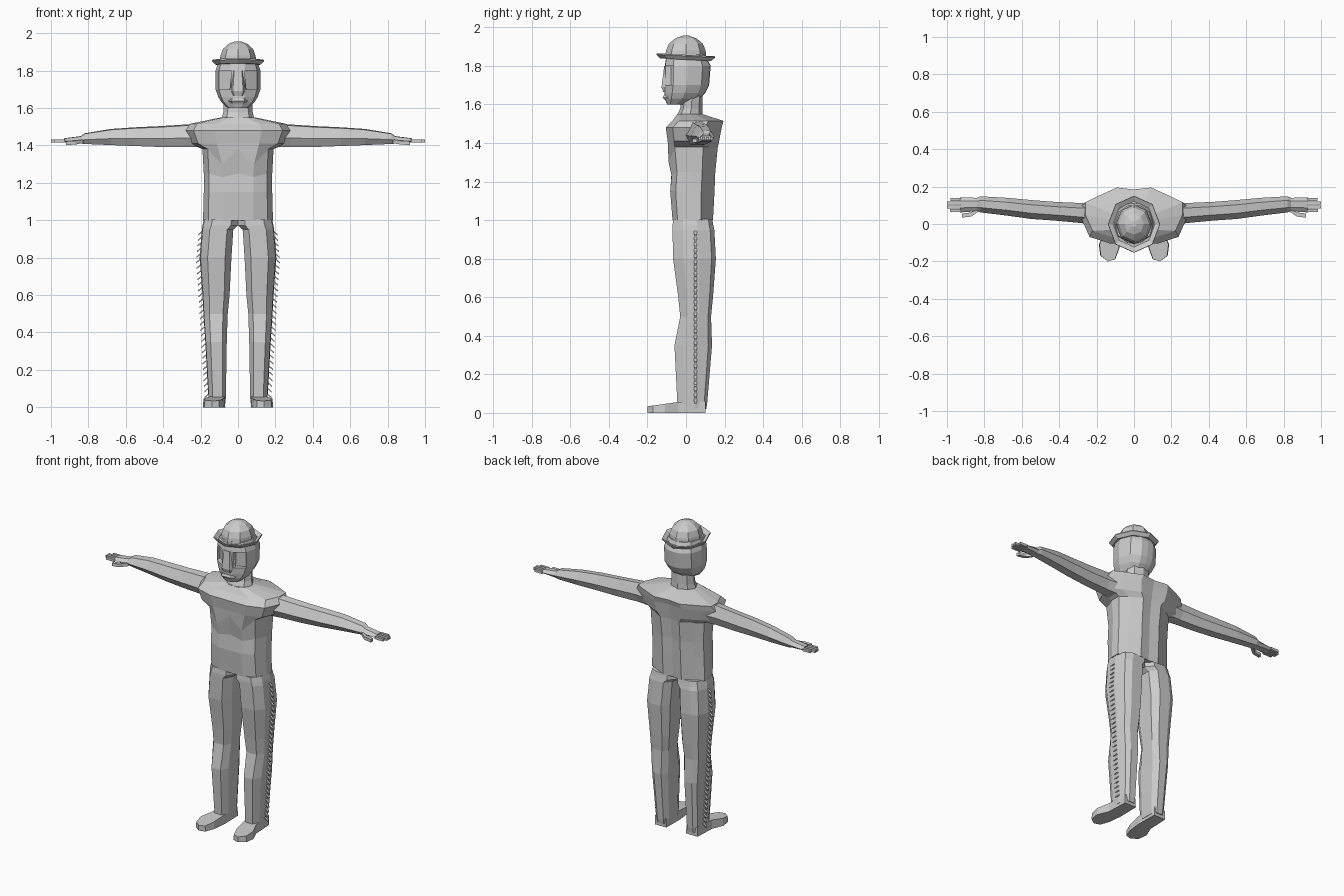
import bpy, bmesh, math
from mathutils import Vector

old = bpy.data.objects.get("Cube")
if old:
    bpy.data.objects.remove(old)

grey = bpy.data.materials.new("light grey")
grey.use_nodes = True
shade = (0.6, 0.6, 0.6, 1)
grey.diffuse_color = shade
grey.node_tree.nodes["Principled BSDF"].inputs["Base Color"].default_value = shade


def finish(name, bm, mirror=False):
    bmesh.ops.recalc_face_normals(bm, faces=bm.faces)
    mesh = bpy.data.meshes.new(name)
    bm.to_mesh(mesh)
    bm.free()
    mesh.materials.append(grey)
    obj = bpy.data.objects.new(name, mesh)
    bpy.context.collection.objects.link(obj)
    if mirror:
        mod = obj.modifiers.new("mirror", "MIRROR")
        mod.use_mirror_merge = False
    return obj


def add_loft(bm, rings):
    """Skin a list of equal-length rings and cap both ends."""
    loops = [[bm.verts.new(p) for p in ring] for ring in rings]
    n = len(loops[0])
    for a, b in zip(loops, loops[1:]):
        for i in range(n):
            j = (i + 1) % n
            bm.faces.new((a[i], a[j], b[j], b[i]))
    bm.faces.new(loops[0][::-1])
    bm.faces.new(loops[-1])


def loft(name, rings, mirror=False):
    bm = bmesh.new()
    add_loft(bm, rings)
    return finish(name, bm, mirror)


def whole(half):
    """Complete a half outline that starts and ends on the centre line."""
    return half + [(-x, y) for x, y in half[-2:0:-1]]


def level(outline, z, x0, x1, y0, y1):
    """Fit a unit outline into a rectangle at height z."""
    cx, cy, rx, ry = (x0 + x1) / 2, (y0 + y1) / 2, (x1 - x0) / 2, (y1 - y0) / 2
    return [Vector((cx + x * rx, cy + y * ry, z)) for x, y in outline]


def box(bm, x0, x1, y0, y1, z0, z1):
    square = [(-1, -1), (1, -1), (1, 1), (-1, 1)]
    add_loft(bm, [level(square, z, x0, x1, y0, y1) for z in (z0, z1)])


# Torso with sloping shoulders and a chest overhang
body = whole([(0, -1), (.45, -1), (.85, -.75), (1, -.1), (1, .4), (.75, .65), (.35, 1), (0, .92)])
rows = [(1, .187, -.07, .14), (1.15, .183, -.082, .148), (1.25, .183, -.075, .152),
        (1.38, .19, -.09, .165), (1.41, .25, -.095, .172), (1.48, .28, -.105, .185),
        (1.515, .26, -.07, .195), (1.55, .09, -.045, .085)]
rings = [level(body, z, -w, w, f, b) for z, w, f, b in rows]
for i in (1, -1):
    rings[3][i].z -= .08
    rings[2][i].z -= .02
loft("torso", rings)

# Neck
octagon = [(math.cos(a * math.pi / 4), math.sin(a * math.pi / 4)) for a in range(8)]
loft("neck", [level(octagon, z, -w, w, f, b) for z, w, f, b in
              [(1.53, .09, -.055, .088), (1.58, .078, -.03, .085), (1.66, .075, -.02, .085)]])

# Head with sunken eye sockets
skull = whole([(0, -1), (.32, -.98), (.85, -.62), (1, 0), (.8, .65), (.35, .97), (0, 1)])
rows = [(1.6, .055, -.098, -.01), (1.63, .088, -.11, .07), (1.66, .106, -.112, .1),
        (1.7, .12, -.11, .12), (1.8, .12, -.11, .128), (1.86, .1, -.1, .1)]
bm = bmesh.new()
add_loft(bm, [level(skull, z, -w, w, f, b) for z, w, f, b in rows])
bm.faces.ensure_lookup_table()
sockets = [f for f in bm.faces if 1.73 < f.calc_center_median().z < 1.77
           and f.calc_center_median().y < -.05 and abs(f.calc_center_median().x) > .03]
bmesh.ops.inset_individual(bm, faces=sockets, thickness=.006)
for v in {v for f in sockets for v in f.verts}:
    v.co.y += .03
finish("head", bm)

# Nose and lips
wedge = [(-1, 1), (-.6, -1), (.6, -1), (1, 1)]
loft("nose", [level(wedge, z, -w, w, f, -.09) for z, w, f in
              [(1.665, .035, -.118), (1.69, .046, -.127), (1.8, .034, -.113)]])
loft("lips", [level(wedge, z, -w, w, f, -.08) for z, w, f in
              [(1.625, .05, -.112), (1.637, .06, -.121), (1.65, .05, -.114)]])

# Round hat with an upturned octagonal brim, tilted slightly
rows = [(1.832, .1), (1.832, .122), (1.852, .14), (1.858, .138), (1.842, .112), (1.845, .098),
        (1.88, .094), (1.915, .081), (1.942, .052), (1.957, .015)]
rings = [level(octagon, z, -r, r, -r * 1.1, r * 1.08) for z, r in rows]
for ring in rings[:6]:
    for p in ring:
        p.z -= p.y * .05
loft("hat", rings)

# Arm: lofted along x from the shoulder to the knuckles
rows = [(.2, -.01, .12, 1.39, 1.515), (.28, .005, .112, 1.392, 1.512), (.42, .018, .118, 1.392, 1.503),
        (.55, .027, .128, 1.397, 1.497), (.68, .045, .14, 1.402, 1.488), (.82, .062, .148, 1.408, 1.465),
        (.84, .068, .14, 1.41, 1.45), (.93, .062, .142, 1.415, 1.438)]
sleeve = [(-1, -.2), (-.5, -1), (.6, -1), (1, -.1), (.5, 1), (-.4, .9)]
loft("arm", [[(x, p.x, p.y) for p in level(sleeve, 0, y0, y1, z0, z1)]
             for x, y0, y1, z0, z1 in rows], True)

# Fingers and thumb
bm = bmesh.new()
for i, reach in enumerate((.985, 1, 1, .98)):
    y = .064 + i * .02
    box(bm, .925, reach, y, y + .015, 1.415, 1.431)
finish("fingers", bm, True)
slim = [(-1, -1), (1, -1), (1, 1), (-1, 1)]
loft("thumb", [[(x, p.x, p.y) for p in level(slim, 0, y, y + .022, z, z + .02)]
               for x, y, z in [(.83, .068, 1.412), (.87, .04, 1.405), (.92, .034, 1.402)]], True)

# Trouser leg
legs = [(0, 0, .156, -.04, .105), (.05, .065, .158, -.045, .11), (.35, .06, .175, -.06, .135),
        (.5, .055, .185, -.03, .13), (.6, .045, .19, -.04, .14), (.8, .035, .205, -.067, .155),
        (.95, .025, .193, -.07, .147), (.972, 0, .19, -.07, .142), (1.005, 0, .182, -.066, .136)]
legs[0] = (.02, .068) + legs[0][2:]
tube = [(-1, -.5), (-.6, -1), (.5, -1), (.95, -.5), (1, .2), (.75, .8), (.3, 1), (-.6, 1), (-1, .6)]
loft("trouser_leg", [level(tube, *row) for row in legs], True)

# Fringe running down the outer seam
bm = bmesh.new()
for k in range(30):
    z = .08 + k * .03
    low, high = next((a, b) for a, b in zip(legs, legs[1:]) if a[0] <= z <= b[0])
    t = (z - low[0]) / (high[0] - low[0])
    x = low[2] + (high[2] - low[2]) * t
    rings = [[(x - .008, y, z), (x + .019, y, z - .024), (x + .019, y, z - .032), (x - .008, y, z - .009)]
             for y in (.042, .056)]
    add_loft(bm, rings)
finish("fringe", bm, True)

# Shoe: wide rounded toe, rising towards the ankle
sole = [(.07, .1), (.152, .1), (.158, -.04), (.188, -.11), (.18, -.17), (.14, -.2),
        (.1, -.188), (.078, -.13), (.068, -.04)]
top = [(.13 + (x - .13) * .94, y, min(.034 + (y + .2) * .14, .058)) for x, y in sole]
loft("shoe", [[(x, y, 0) for x, y in sole], top], True)
